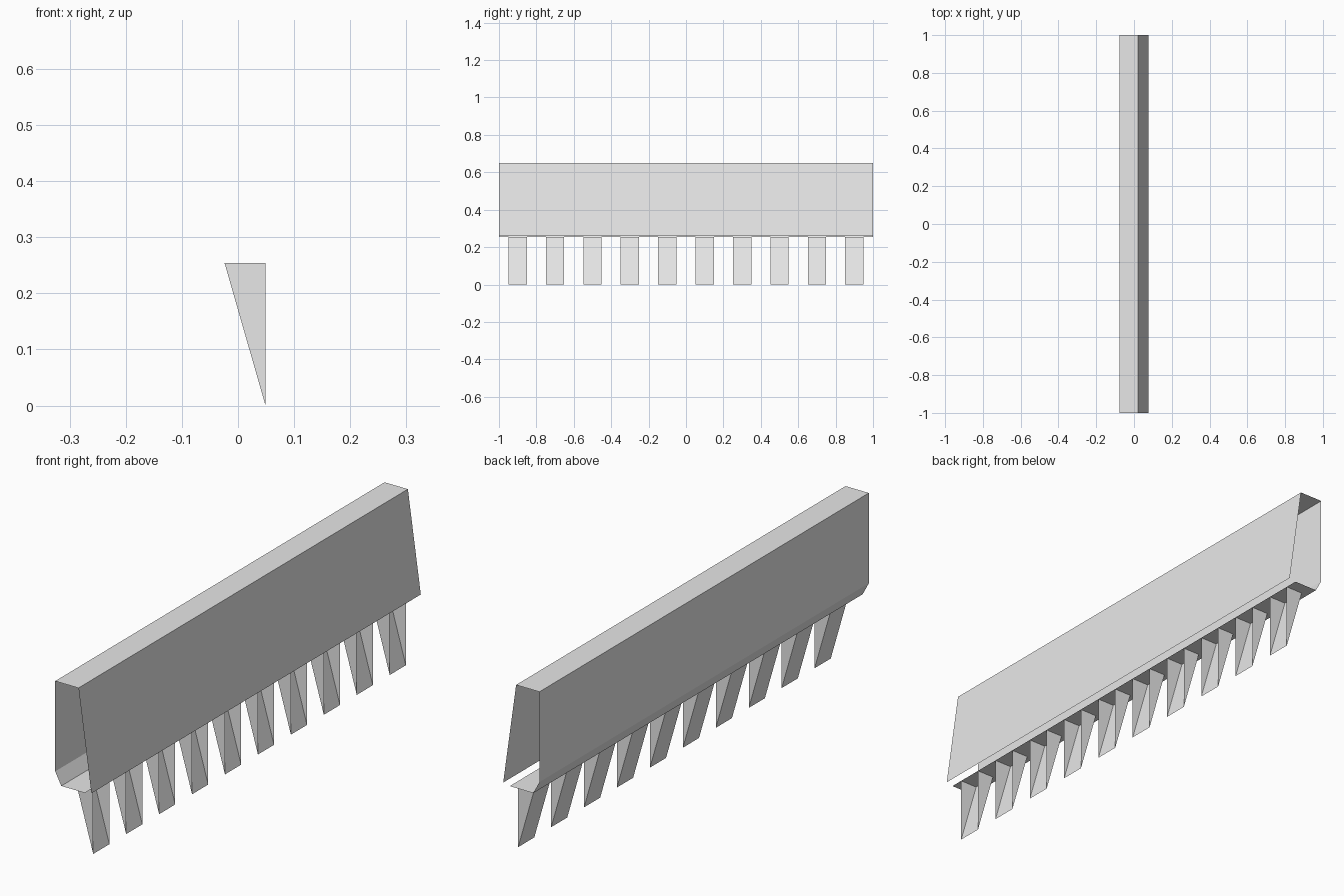
import bpy
import bmesh

cube = bpy.data.objects.get("Cube")
if cube:
    bpy.data.objects.remove(cube, do_unlink=True)

# Single flat colour
grey = bpy.data.materials.new("light_grey")
grey.use_nodes = True
colour = (0.8, 0.8, 0.8, 1.0)
grey.diffuse_color = colour
grey.node_tree.nodes["Principled BSDF"].inputs["Base Color"].default_value = colour

PLATE_Z = 0.254
FRONT_X = 0.049


def sweep(name, profile, y0, y1, cap=False):
    """Thin sheet: an open (x, z) profile swept along y, with optional end faces."""
    bm = bmesh.new()
    near = [bm.verts.new((x, y0, z)) for x, z in profile]
    far = [bm.verts.new((x, y1, z)) for x, z in profile]
    for i in range(len(profile) - 1):
        bm.faces.new((near[i], near[i + 1], far[i + 1], far[i]))
    if cap:
        bm.faces.new(near[::-1])
        bm.faces.new(far)
    mesh = bpy.data.meshes.new(name)
    bm.to_mesh(mesh)
    bm.free()
    mesh.materials.append(grey)
    obj = bpy.data.objects.new(name, mesh)
    bpy.context.collection.objects.link(obj)
    return obj


# Open-ended folded housing, with a slit between floor and leaning wall
sweep("housing", [
    (FRONT_X, PLATE_Z), (-0.051, PLATE_Z), (-0.077, 0.303),
    (-0.077, 0.65), (0.022, 0.65), (0.077, 0.26),
], -1, 1)

# Row of wedge teeth, hollow on the upright side
tooth_profile = [(FRONT_X, PLATE_Z), (-0.024, PLATE_Z), (FRONT_X, 0)]
for i in range(10):
    centre = -0.9 + 0.2 * i
    sweep(f"tooth_{i + 1}", tooth_profile, centre - 0.049, centre + 0.049, cap=True)
